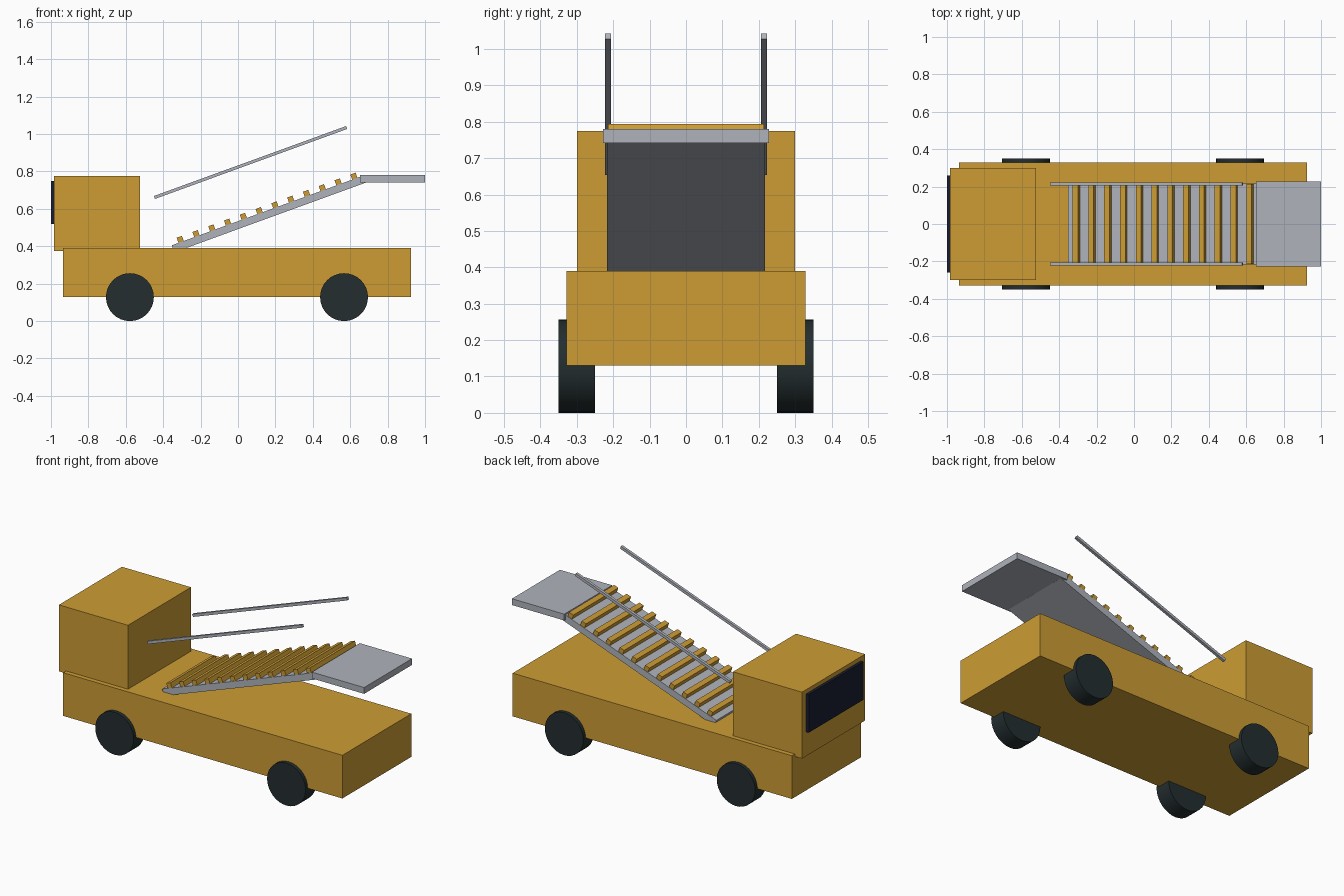
import bpy
from math import radians
from mathutils import Matrix, Vector

if "Cube" in bpy.data.objects:
    bpy.data.objects.remove(bpy.data.objects["Cube"])


def material(name, r, g, b):
    m = bpy.data.materials.new(name)
    m.diffuse_color = (r, g, b, 1)
    m.use_nodes = True
    m.node_tree.nodes["Principled BSDF"].inputs["Base Color"].default_value = m.diffuse_color
    return m


YELLOW = material("yellow_paint", 0.61, 0.335, 0.035)
GREY = material("light_grey_metal", 0.43, 0.455, 0.50)
RUBBER = material("dark_rubber", 0.017, 0.027, 0.029)
GLASS = material("dark_glass", 0.009, 0.013, 0.030)


def box(name, centre, size, mat, frame=Matrix()):
    """Box of the given size, placed in an optional tilted frame."""
    bpy.ops.mesh.primitive_cube_add(size=1)
    ob = bpy.context.object
    ob.name = name
    ob.data.transform(Matrix.Diagonal((*size, 1)))
    ob.matrix_world = frame @ Matrix.Translation(Vector(centre))
    ob.data.materials.append(mat)
    return ob


# Truck body and cab
box("chassis", (-0.005, 0, 0.26), (1.86, 0.656, 0.26), YELLOW)
box("cab", (-0.753, 0, 0.575), (0.46, 0.60, 0.40), YELLOW)
box("windscreen", (-0.99, 0, 0.635), (0.02, 0.52, 0.23), GLASS)

# Wheels
for end, x in (("front", -0.578), ("rear", 0.567)):
    for side, y in (("right", -0.30), ("left", 0.30)):
        bpy.ops.mesh.primitive_cylinder_add(
            vertices=32, radius=0.128, depth=0.10,
            location=(x, y, 0.128), rotation=(radians(90), 0, 0))
        wheel = bpy.context.object
        wheel.name = f"{end}_{side}_wheel"
        wheel.data.materials.append(RUBBER)
        bpy.ops.object.shade_smooth_by_angle(angle=radians(30))

# Stair assembly, built in a frame tilted up 20 degrees towards the rear
tilt = Matrix.Translation((0.167, 0, 0.5735)) @ Matrix.Rotation(radians(-20), 4, 'Y')
box("stair_ramp", (0, 0, 0), (1.094, 0.434, 0.04), GREY, tilt)
STEPS = 12
for i in range(STEPS):
    along = -0.494 + 0.988 * i / (STEPS - 1)
    box(f"step_{i + 1}", (along, 0, 0.034), (0.03, 0.428, 0.03), YELLOW, tilt)
for side, y in (("right", -0.2145), ("left", 0.2145)):
    box(f"{side}_handrail", (0, y, 0.292), (1.094, 0.0165, 0.0165), GREY, tilt)

# Boarding platform at the top of the stairs
box("platform", (0.826, 0, 0.761), (0.348, 0.456, 0.038), GREY)
